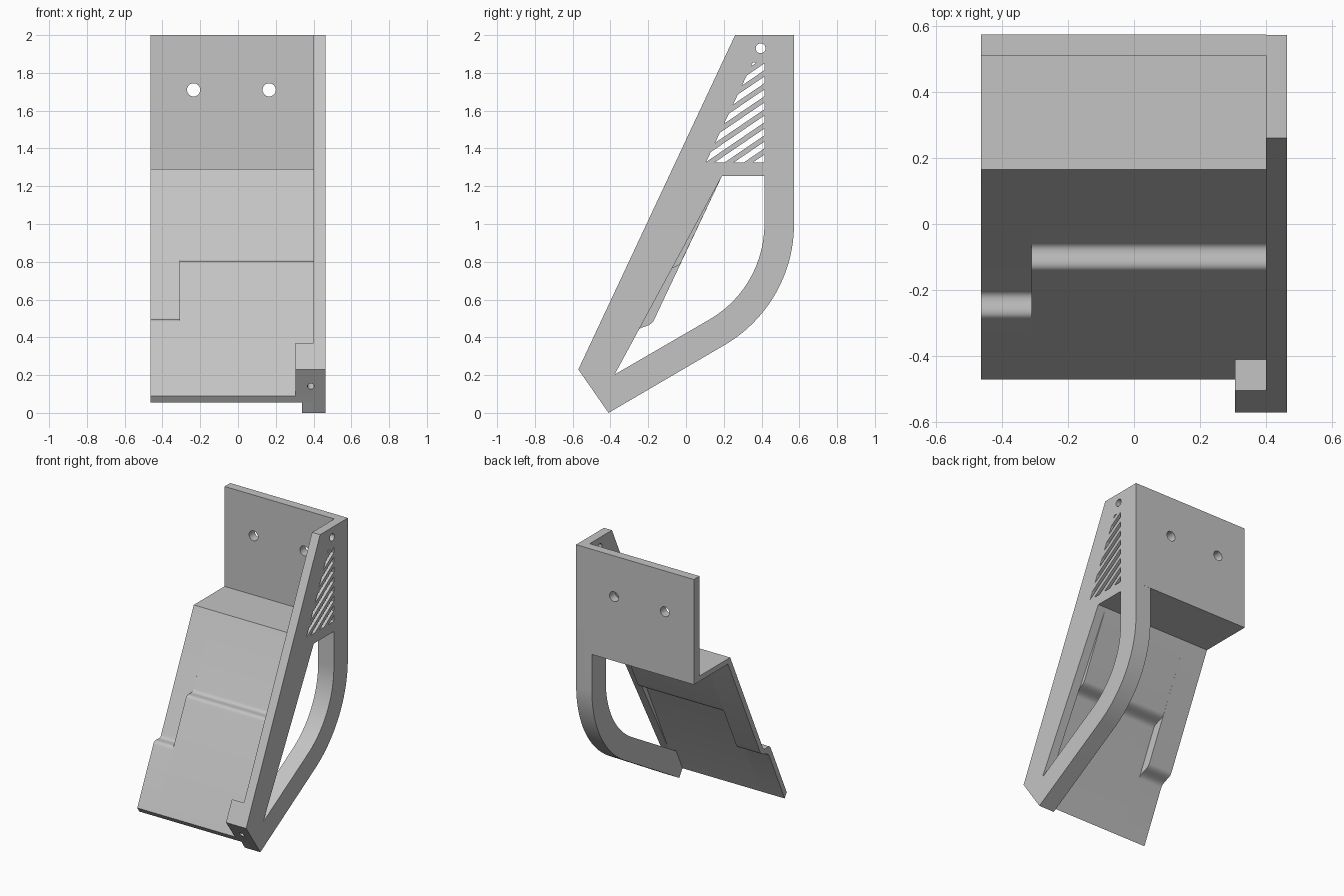
import bpy, bmesh, math
from mathutils import Matrix, Vector

if "Cube" in bpy.data.objects:
    bpy.data.objects.remove(bpy.data.objects["Cube"])

grey = bpy.data.materials.new("plain_grey")
grey.use_nodes = True
grey.diffuse_color = (0.55, 0.55, 0.55, 1)
grey.node_tree.nodes["Principled BSDF"].inputs["Base Color"].default_value = (0.55, 0.55, 0.55, 1)

SIDE = Matrix(((0, 0, 1, 0), (1, 0, 0, 0), (0, 1, 0, 0), (0, 0, 0, 1)))    # drawn in y,z
FRONT = Matrix(((1, 0, 0, 0), (0, 0, -1, 0), (0, 1, 0, 0), (0, 0, 0, 1)))  # drawn in x,z
SLOPE = 0.469
LEFT, INNER, RIGHT = -0.463, 0.40, 0.463
LEDGE_LOW, LEDGE_TOP = 1.253, 1.29


def prism(name, loops, start, end, frame=SIDE):
    """Extrude an outline with optional hole loops between two depths."""
    curve = bpy.data.curves.new(name, "CURVE")
    curve.dimensions = "2D"
    curve.fill_mode = "BOTH"
    curve.extrude = (end - start) / 2
    for loop in loops:
        spline = curve.splines.new("POLY")
        spline.points.add(len(loop) - 1)
        for point, (u, v) in zip(spline.points, loop):
            point.co = (u, v, 0, 1)
        spline.use_cyclic_u = True
    helper = bpy.data.objects.new(name + "_curve", curve)
    bpy.context.collection.objects.link(helper)
    bpy.context.view_layer.update()
    mesh = bpy.data.meshes.new_from_object(helper.evaluated_get(bpy.context.evaluated_depsgraph_get()))
    bpy.data.objects.remove(helper)
    mesh.transform(frame @ Matrix.Translation((0, 0, (start + end) / 2)))
    bm = bmesh.new()
    bm.from_mesh(mesh)
    bmesh.ops.remove_doubles(bm, verts=bm.verts, dist=0.0001)
    bmesh.ops.recalc_face_normals(bm, faces=bm.faces)
    bm.to_mesh(mesh)
    bm.free()
    mesh.materials.clear()
    mesh.materials.append(grey)
    obj = bpy.data.objects.new(name, mesh)
    bpy.context.collection.objects.link(obj)
    return obj


def arc(cu, cv, radius, a0, a1, steps):
    angles = [math.radians(a0 + (a1 - a0) * i / steps) for i in range(steps + 1)]
    return [(cu + radius * math.cos(a), cv + radius * math.sin(a)) for a in angles]


def circle(cu, cv, radius):
    return arc(cu, cv, radius, 0, 345, 23)


def clip(poly, inside):
    """Keep the part of a convex polygon where the linear function is positive."""
    out = []
    for a, b in zip(poly, poly[1:] + poly[:1]):
        da, db = inside(*a), inside(*b)
        if da >= 0:
            out.append(a)
        if da * db < 0:
            t = da / (da - db)
            out.append((a[0] + t * (b[0] - a[0]), a[1] + t * (b[1] - a[1])))
    return out


# Joggled sheet: lower part sits forward of the upper part
def s_bend(low, high, z0, z1, steps=14):
    p0, p3 = Vector((low + SLOPE * z0, z0)), Vector((high + SLOPE * z1, z1))
    along = Vector((SLOPE, 1)).normalized() * 0.045
    p1, p2 = p0 + along, p3 - along
    pts = []
    for i in range(steps + 1):
        t = i / steps
        s = 1 - t
        pts.append(tuple(p0 * s**3 + p1 * 3 * s * s * t + p2 * 3 * s * t * t + p3 * t**3))
    return pts


def sheet(name, front_step, back_step, x0, x1):
    front = [(-0.47, 0.09)] + s_bend(-0.512, -0.44, front_step - 0.035, front_step)
    back = [(-0.446, 0.055)] + s_bend(-0.472, -0.40, back_step - 0.09, back_step - 0.02)
    ledge = [(0.165, LEDGE_TOP), (0.51, LEDGE_TOP), (0.51, LEDGE_LOW), (0.19, LEDGE_LOW)]
    return prism(name, [front + ledge + back[::-1]], x0, x1)


parts = [
    sheet("sheet_outer_strip", 0.51, 0.51, LEFT, -0.31),
    sheet("sheet_step_web", 0.82, 0.51, -0.31, -0.275),
    sheet("sheet_main", 0.82, 0.82, -0.275, INNER),
]

# Upright back plate with two screw holes
back_outline = [(LEFT, LEDGE_LOW), (INNER, LEDGE_LOW), (INNER, 2), (LEFT, 2)]
parts.append(prism("back_plate", [back_outline, circle(-0.235, 1.71, 0.035), circle(0.165, 1.71, 0.035)],
                   -0.573, -0.51, FRONT))

# Side plate: outline, large opening, screw hole and slanted vents
outer_arc = arc(-0.17, 1.0, 0.742, 0, -60, 24)
inner_arc = arc(-0.17, 1.0, 0.585, 0, -60, 24)
outline = [(-0.57, 0.23), (0.26, 2), (0.572, 2)] + outer_arc + [(-0.41, 0)]
opening = [(-0.378, 0.203), (0.19, LEDGE_LOW), (0.415, LEDGE_LOW)] + inner_arc
vents = []
for k in range(-1, 11):
    top, rise = 1.85 - 0.069 * k, 0.68
    vent = [(0, top - 0.415 * rise), (0, top - 0.036 - 0.415 * rise), (0.415, top - 0.036), (0.415, top)]
    for rule in (lambda y, z: z - 1.325, lambda y, z: 1.855 - z,
                 lambda y, z: y - 0.105 - SLOPE * (z - 1.325)):
        vent = clip(vent, rule)
    if len(vent) > 2:
        vents.append(vent)
side_plate = prism("side_plate", [outline, opening, circle(0.395, 1.93, 0.026)] + vents, INNER, RIGHT)

# Thickened curved strut
strut = [(0.415, LEDGE_LOW), (0.572, LEDGE_LOW)] + outer_arc + [(-0.41, 0), (-0.446, 0.055), (-0.378, 0.203)]
parts.append(prism("curved_strut", [strut + inner_arc[::-1]], 0.34, INNER))

# Small corner block
block = prism("corner_block", [[(-0.57, 0.23), (-0.504, 0.37), (-0.41, 0.22), (-0.47, 0.09)]], 0.305, INNER)
parts += [side_plate, block]

# Pilot hole drilled square to the sloping lower end
bm = bmesh.new()
bmesh.ops.create_cone(bm, cap_ends=True, segments=24, radius1=0.018, radius2=0.018, depth=0.16)
axis = Vector((0, 0.23, 0.16)).normalized()
turn = axis.to_track_quat("Z", "Y").to_matrix().to_4x4()
bm.transform(Matrix.Translation((0.385, -0.507, 0.14)) @ turn)
drill_mesh = bpy.data.meshes.new("pilot_drill")
bm.to_mesh(drill_mesh)
bm.free()
drill_mesh.materials.append(grey)
drill = bpy.data.objects.new("pilot_drill", drill_mesh)
bpy.context.collection.objects.link(drill)
drill.hide_render = True
for obj in (side_plate, block):
    cut = obj.modifiers.new("pilot_hole", "BOOLEAN")
    cut.operation = "DIFFERENCE"
    cut.solver = "EXACT"
    cut.object = drill
    bpy.context.view_layer.update()
    cut_mesh = bpy.data.meshes.new_from_object(obj.evaluated_get(bpy.context.evaluated_depsgraph_get()))
    obj.modifiers.clear()
    obj.data = cut_mesh
bpy.data.objects.remove(drill)

# Smooth bends, sharp edges
bpy.ops.object.select_all(action="DESELECT")
for obj in parts:
    obj.select_set(True)
bpy.context.view_layer.objects.active = parts[0]
bpy.ops.object.shade_smooth_by_angle(angle=math.radians(30))
